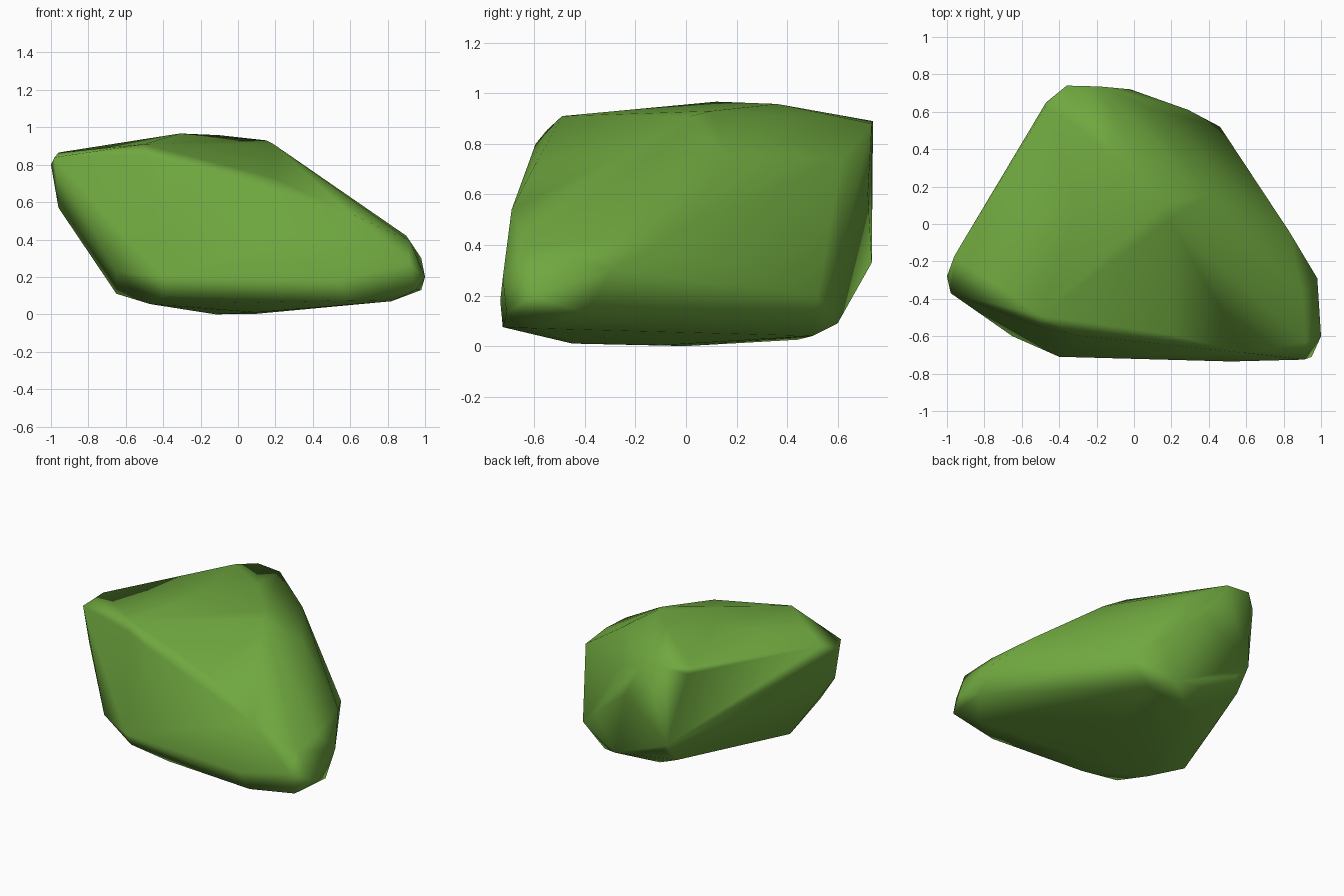
import bpy, bmesh

# Corner points of the boulder, grouped by region
top = [(-.5, -.49, .91), (-.31, .12, .967), (-.1, .36, .958), (.15, .1, .93), (.19, .02, .91),
       (-.36, .74, .89), (-.18, .735, .88), (-.47, .65, .84), (-.47, .63, .895)]
left = [(-.96, -.17, .865), (-.98, -.37, .84), (-1, -.28, .8), (-.96, -.33, .57)]
front = [(-.3, -.595, .8), (-.5, -.55, .855), (.19, -.59, .73), (.6, -.69, .54),
         (.52, -.735, .18), (-.4, -.71, .2), (-.65, -.6, .23)]
right = [(.9, -.38, .42), (.92, -.63, .39), (.98, -.29, .3), (1, -.6, .2), (.91, -.725, .27),
         (.95, -.71, .13), (.98, -.4, .13), (.83, -.04, .45), (.4, .16, .76), (.46, .52, .2)]
back = [(.08, .62, .74), (-.02, .72, .6), (.29, .61, .35), (-.36, .735, .33), (-.3, .69, .26),
        (-.36, .62, .18)]
bottom = [(.82, -.6, .07), (.6, -.725, .075), (-.1, -.65, .06), (-.4, -.65, .1),
          (.1, -.1, .003), (-.12, 0, 0), (-.47, -.42, .055), (-.65, -.26, .11),
          (-.1, .44, .025), (.15, .6, .09), (.3, .5, .04), (.1, -.45, .01)]

# Boulder: smooth-shaded convex hull of the corners
bm = bmesh.new()
for p in top + left + front + right + back + bottom:
    bm.verts.new(p)
bmesh.ops.convex_hull(bm, input=bm.verts)
loose = [v for v in bm.verts if not v.link_faces]
bmesh.ops.delete(bm, geom=loose, context='VERTS')
bmesh.ops.recalc_face_normals(bm, faces=bm.faces)
for f in bm.faces:
    f.smooth = True
mesh = bpy.data.meshes.new("boulder")
bm.to_mesh(mesh)
bm.free()

mat = bpy.data.materials.new("green_stone")
mat.diffuse_color = (.16, .39, .05, 1)
mesh.materials.append(mat)
boulder = bpy.data.objects.new("boulder", mesh)
bpy.context.collection.objects.link(boulder)

# Let the large faces dominate the shading
boulder.modifiers.new("weighted", 'WEIGHTED_NORMAL')
